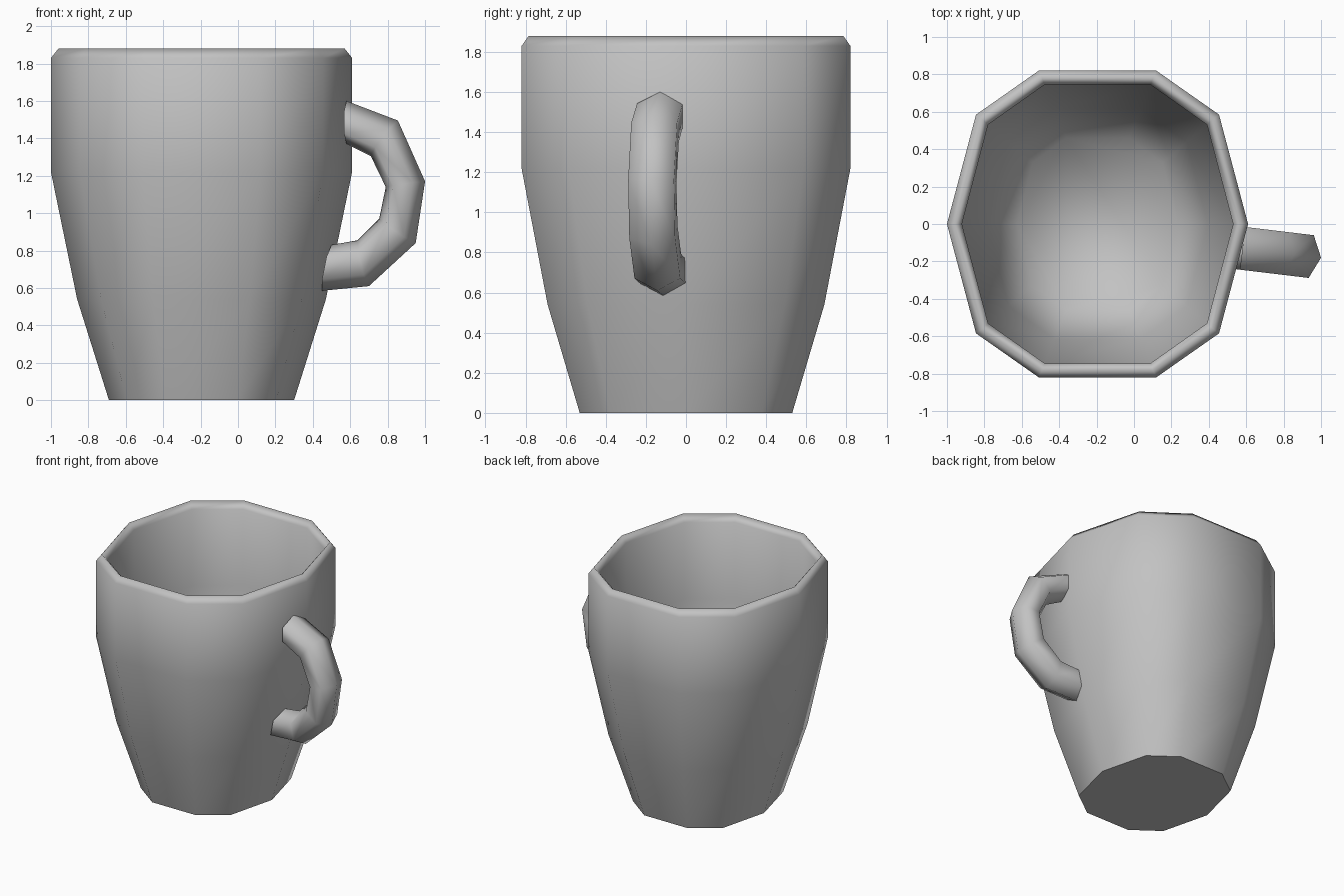
import bpy
import bmesh
from mathutils import Vector

cube = bpy.data.objects.get("Cube")
if cube:
    bpy.data.objects.remove(cube, do_unlink=True)

grey = bpy.data.materials.new("grey ceramic")
grey.use_nodes = True
colour = (0.54, 0.54, 0.54, 1)
grey.diffuse_color = colour
grey.node_tree.nodes["Principled BSDF"].inputs["Base Color"].default_value = colour


def loft(name, rings, sharp_caps):
    """Bridge closed rings in order and cap both ends."""
    bm = bmesh.new()
    rows = [[bm.verts.new(p) for p in ring] for ring in rings]
    n = len(rows[0])
    for a, b in zip(rows, rows[1:]):
        for i in range(n):
            j = (i + 1) % n
            bm.faces.new((a[i], a[j], b[j], b[i]))
    caps = [bm.faces.new(rows[0]), bm.faces.new(rows[-1])]
    bmesh.ops.recalc_face_normals(bm, faces=bm.faces[:])
    for f in bm.faces:
        f.smooth = True
    for cap, sharp in zip(caps, sharp_caps):
        if sharp:
            for e in cap.edges:
                e.smooth = False
    mesh = bpy.data.meshes.new(name)
    bm.to_mesh(mesh)
    bm.free()
    mesh.materials.append(grey)
    obj = bpy.data.objects.new(name, mesh)
    bpy.context.collection.objects.link(obj)
    return obj


# Cup: a ten-sided outline, as fractions of the half width and half depth
quarter = [(1, 0), (0.807, 0.713), (0.39, 1)]
upper = quarter + [(-x, y) for x, y in reversed(quarter)]
outline = upper + [(x, -y) for x, y in reversed(upper[1:-1])]

# Half width, half depth and height, from the base over the rim to the inner floor
profile = [
    (0.495, 0.53, 0), (0.665, 0.69, 0.54), (0.805, 0.82, 1.22),
    (0.805, 0.82, 1.83), (0.765, 0.785, 1.88), (0.725, 0.745, 1.83),
    (0.725, 0.745, 1.22), (0.59, 0.615, 0.56), (0.43, 0.46, 0.08),
]
cup_x = -0.195
loft("cup", [[(cup_x + w * x, d * y, z) for x, y in outline]
             for w, d, z in profile], (True, False))

# Handle: outer and inner points (x, z) of each hexagonal section
sections = [
    ((0.58, 1.60), (0.58, 1.37)), ((0.855, 1.495), (0.71, 1.305)),
    ((1.0, 1.17), (0.79, 1.14)), ((0.95, 0.84), (0.755, 0.97)),
    ((0.70, 0.61), (0.64, 0.855)), ((0.45, 0.585), (0.50, 0.83)),
]
side = Vector((0.12, 1, 0)).normalized() * 0.115


def on_plane(p):
    return Vector((p[0], -0.13 - 0.12 * (p[0] - 0.58), p[1]))


rings = []
for outer, inner in sections:
    o, i = on_plane(outer), on_plane(inner)
    near, far = o.lerp(i, 0.25), o.lerp(i, 0.75)
    rings.append([o, near + side, far + side, i, far - side, near - side])
loft("handle", rings, (True, True))
